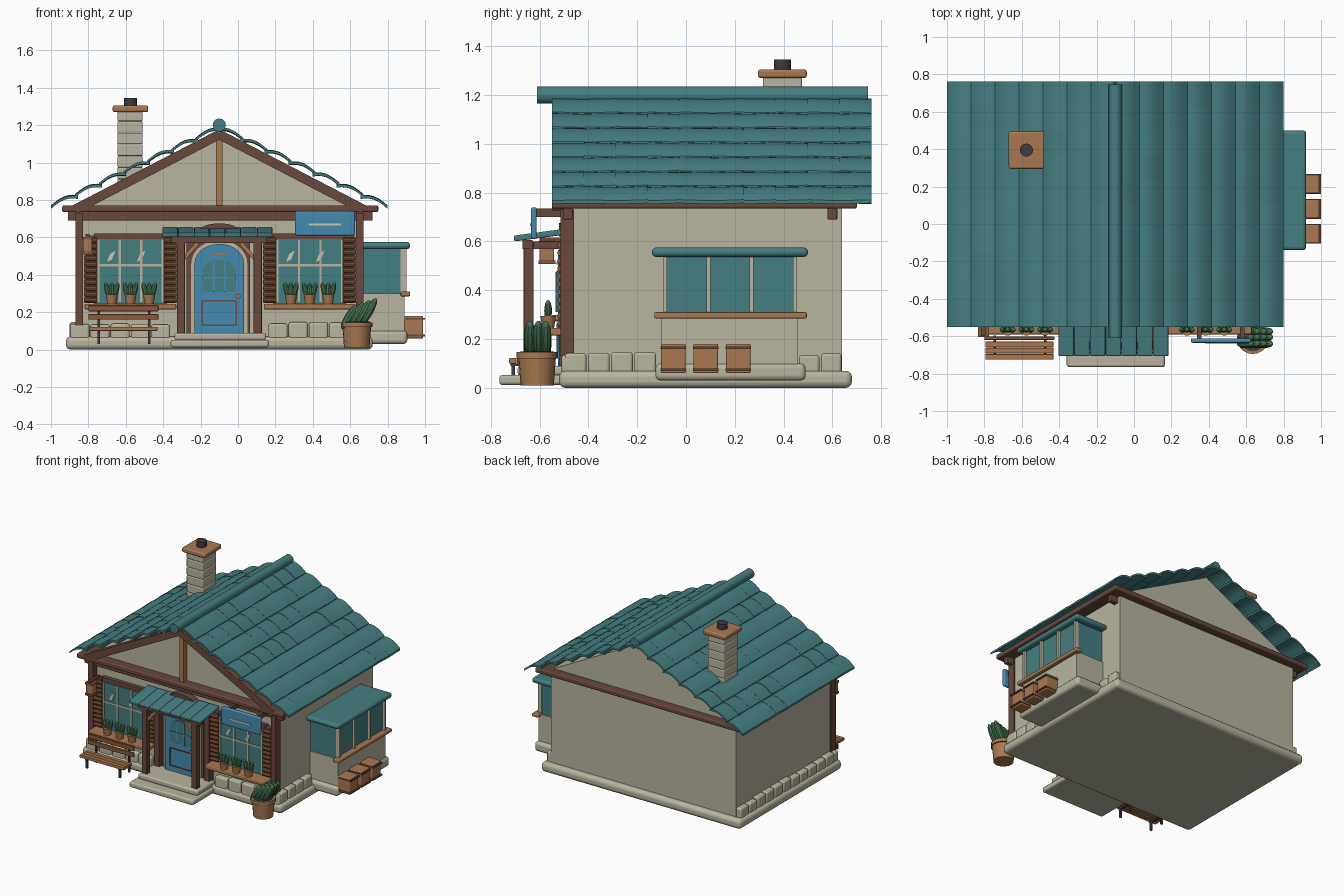
import bpy, bmesh, math, random
from mathutils import Vector, Matrix

random.seed(4)
default = bpy.data.objects.get("Cube")
if default:
    bpy.data.objects.remove(default)


def material(name, *rgb):
    mat = bpy.data.materials.new(name)
    mat.use_nodes = True
    mat.diffuse_color = (*rgb, 1)
    mat.node_tree.nodes["Principled BSDF"].inputs["Base Color"].default_value = (*rgb, 1)
    return mat


teal = material("teal", .06, .21, .22)
stone = material("pale_stone", .48, .46, .35)
wood = material("light_wood", .4, .19, .08)
slat_wood = material("slat_wood", .25, .1, .04)
timber = material("dark_timber", .14, .065, .045)
blue = material("blue_paint", .06, .26, .44)
green = material("leaf_green", .06, .17, .08)
iron = material("dark_iron", .05, .045, .05)
cream = material("cream", .65, .58, .42)

MIDDLE = -.1          # ridge and door axis
parts = []


def finish(name, bm, mat, bevel=0):
    bmesh.ops.recalc_face_normals(bm, faces=bm.faces)
    mesh = bpy.data.meshes.new(name)
    bm.to_mesh(mesh)
    bm.free()
    mesh.materials.append(mat)
    obj = bpy.data.objects.new(name, mesh)
    bpy.context.collection.objects.link(obj)
    if bevel:
        mod = obj.modifiers.new("Bevel", "BEVEL")
        mod.width, mod.segments = bevel, 3
    parts.append(obj)
    return obj


def box(name, mat, xs, ys, zs, bevel=0):
    bm = bmesh.new()
    bmesh.ops.create_cube(bm, size=1)
    for v in bm.verts:
        v.co = [(a + b) / 2 + c * (b - a) for c, (a, b) in zip(v.co, (xs, ys, zs))]
    return finish(name, bm, mat, bevel)


def span(start, end, width, height):
    """Transform for a unit shape stretched along +Y between two points."""
    start, end = Vector(start), Vector(end)
    way = end - start
    return (Matrix.Translation((start + end) / 2) @ way.to_track_quat("Y", "Z").to_matrix().to_4x4()
            @ Matrix.Diagonal((width, way.length, height, 1)))


def beam(name, mat, start, end, width, height, bevel=0):
    bm = bmesh.new()
    bmesh.ops.create_cube(bm, size=1, matrix=span(start, end, width, height))
    return finish(name, bm, mat, bevel)


def rod(name, mat, start, end, radius, end_radius=None, sides=20):
    bm = bmesh.new()
    turn = span(start, end, 1, 1) @ Matrix.Rotation(-math.pi / 2, 4, "X")
    bmesh.ops.create_cone(bm, cap_ends=True, segments=sides, radius1=radius,
                          radius2=end_radius or radius, depth=1, matrix=turn)
    return finish(name, bm, mat)


def leaf(name, start, end, radius):
    bm = bmesh.new()
    turn = span(start, end, radius * 2, radius * 2) @ Matrix.Rotation(math.pi / 2, 4, "X")
    bmesh.ops.create_uvsphere(bm, u_segments=9, v_segments=8, radius=.5, matrix=turn)
    return finish(name, bm, green)


def prism(name, mat, outline, y0, y1):
    bm = bmesh.new()
    face = bm.faces.new([bm.verts.new((x, y0, z)) for x, z in outline])
    made = bmesh.ops.extrude_face_region(bm, geom=[face])["geom"]
    for v in made:
        if isinstance(v, bmesh.types.BMVert):
            v.co.y = y1
    return finish(name, bm, mat)


def arch(half, foot, spring, rise):
    turn = [math.pi * i / 14 for i in range(15)]
    curve = [(MIDDLE + half * math.cos(a), spring + rise * math.sin(a)) for a in turn]
    return [(MIDDLE + half, foot)] + curve + [(MIDDLE - half, foot)]


# Foundation, walls and gable
box("foundation", stone, (-.92, .72), (-.52, .68), (0, .07), .025)
box("walls", stone, (-.86, .66), (-.47, .64), (.05, .74))
box("wall_plate", timber, (-.94, .75), (-.55, .7), (.735, .77), .008)
prism("gable", stone, [(-.86, .76), (.66, .76), (MIDDLE, 1.16)], -.48, .64)
for side in (-1, 1):
    beam("gable_rafter", timber, (MIDDLE, -.52, 1.15), (MIDDLE + side * .77, -.52, .75), .06, .05)
    x = MIDDLE + side * .75
    box("corner_post", timber, (x - .02, x + .02), (-.515, -.46), (.13, .73))
box("gable_post", wood, (-.117, -.083), (-.52, -.47), (.77, 1.12))
for y in (-.485, .6):
    box("cross_beam", timber, (-.91, .72), (y - .02, y + .02), (.69, .737), .005)

# Stone blocks around the foot of the walls
def block_row(along_x, begin, end, across, count):
    step = (end - begin) / count
    for i in range(count):
        run = (begin + i * step + .003, begin + (i + 1) * step - .003)
        high = (.05, .14 + random.uniform(-.008, .008))
        xs, ys = (run, across) if along_x else (across, run)
        box("foot_block", stone, xs, ys, high, .012)


block_row(True, -.9, -.36, (-.51, -.46), 5)
block_row(True, .16, .7, (-.51, -.46), 5)
block_row(False, -.46, .64, (-.9, -.85), 11)
block_row(False, -.5, -.12, (.65, .7), 4)
block_row(False, .46, .64, (.65, .7), 2)

# Main roof of bowed overlapping tiles
def roof_tile(side, row, column):
    bm = bmesh.new()
    upper, lower = [], []
    left = -.55 + column * .131
    skew = random.uniform(-.005, .005)
    for i in range(7):
        t = i / 6
        down = max(row - .12 + t * 1.12, 0) / 7
        z = 1.175 - .42 * down + .022 * math.sin(math.pi * t) + .014 * t
        x = MIDDLE + side * .9 * down
        for j in range(2):
            y = left + j * .132
            upper.append(bm.verts.new((x, y, z + skew * (j - .5))))
            lower.append(bm.verts.new((x, y, z - .014 + skew * (j - .5))))
    for i in range(0, 12, 2):
        for s in (upper, lower):
            bm.faces.new((s[i], s[i + 1], s[i + 3], s[i + 2]))
        for k in (i, i + 1):
            bm.faces.new((upper[k], upper[k + 2], lower[k + 2], lower[k]))
    for k in (0, 12):
        bm.faces.new((upper[k], upper[k + 1], lower[k + 1], lower[k]))
    finish("roof_tile", bm, teal)


for side in (-1, 1):
    for row in range(7):
        for column in range(10):
            roof_tile(side, row, column)
rod("ridge_pole", teal, (MIDDLE, -.61, 1.2), (MIDDLE, .745, 1.2), .035)

# Chimney in courses
for i in range(7):
    z = .85 + i * .062
    box("chimney_course", stone, (-.645, -.51), (.315, .475), (z, z + .061), .006)
box("chimney_cap", wood, (-.67, -.48), (.295, .495), (1.27, 1.305), .01)
rod("chimney_pot", iron, (-.575, .395, 1.3), (-.575, .395, 1.345), .035)

# Side bay with its crates
box("bay_base", stone, (.64, .905), (-.125, .49), (.03, .1), .02)
box("bay_wall", stone, (.64, .89), (-.1, .46), (.08, .3))
box("bay_glass", teal, (.64, .88), (-.09, .45), (.3, .54))
box("bay_sill", wood, (.87, .92), (-.13, .495), (.285, .31), .006)
box("bay_roof", teal, (.65, .92), (-.14, .5), (.537, .575), .017)
for i in range(4):
    y = -.085 + i * .177
    box("bay_post", stone, (.87, .9), (y - .008, y + .008), (.3, .54))
for i in range(3):
    y = -.052 + i * .133
    box("crate", wood, (.89, .99), (y - .05, y + .05), (.06, .18), .006)
    for z in (.075, .165):
        box("crate_band", timber, (.89, 1), (y - .053, y + .053), (z - .005, z + .005))

# Front windows with shutters, sill and potted plants
def window(cx):
    half = .175
    box("window_frame", timber, (cx - half - .02, cx + half + .02), (-.5, -.46), (.24, .62))
    box("window_glass", teal, (cx - half, cx + half), (-.507, -.47), (.25, .59))
    for i in range(4):
        x = cx + (i - 1.5) * .115
        box("window_bar", stone, (x - .006, x + .006), (-.513, -.48), (.25, .59))
    box("window_rail", stone, (cx - half, cx + half), (-.513, -.48), (.445, .457))
    for side in (-1, 1):
        x = cx + side * .215
        box("shutter_back", timber, (x - .025, x + .025), (-.51, -.47), (.25, .61))
        for i in range(11):
            z = .265 + i * .032
            rod("shutter_slat", slat_wood, (x - .033, -.515, z), (x + .033, -.515, z), .013, sides=8)
        fx = cx + side * .08 - .02
        prism("fish_decal", cream, [(fx - .025, .47), (fx, .48), (fx + .02, .53), (fx - .01, .51)],
              -.512, -.506)
    box("window_sill", wood, (cx - .245, cx + .245), (-.59, -.47), (.215, .245), .006)
    for i in (-1, 0, 1):
        x = cx + i * .1
        rod("small_pot", wood, (x, -.565, .243), (x, -.565, .295), .024, .032)
        for lean in (-1, 0, 1):
            leaf("pot_leaf", (x + lean * .01, -.565, .27), (x + lean * .035, -.565, .36), .016)


window(-.575)
window(.383)

# Arched door
box("door_frame", timber, (-.275, .065), (-.5, -.46), (.08, .6))
prism("door_surround", stone, arch(.15, .08, .46, .125), -.507, -.47)
prism("door", blue, arch(.132, .09, .46, .105), -.525, -.48)
prism("door_window", teal, arch(.088, .31, .42, .06), -.53, -.52)
for i in (-1, 1):
    x = MIDDLE + i * .03
    box("door_bar", blue, (x - .006, x + .006), (-.535, -.52), (.31, .475))
    x = MIDDLE + i * .09
    box("panel_side", timber, (x - .004, x + .004), (-.53, -.52), (.13, .26))
    z = .195 + i * .065
    box("panel_edge", timber, (-.19, -.01), (-.53, -.52), (z - .004, z + .004))
box("door_rail", blue, (-.19, -.01), (-.535, -.52), (.38, .39))
box("door_plaque", wood, (-.14, -.06), (-.53, -.52), (.505, .515))
rod("door_knob", wood, (0, -.55, .285), (0, -.52, .285), .014)
prism("lintel_arch", timber, arch(.11, .62, .63, .045), -.52, -.46)

# Porch and steps
box("lower_step", stone, (-.36, .165), (-.765, -.5), (.012, .052), .012)
box("upper_step", stone, (-.34, .15), (-.69, -.48), (.05, .09), .012)
for side in (-1, 1):
    x = MIDDLE + side * .205
    box("porch_post", timber, (x - .022, x + .022), (-.665, -.625), (.085, .6), .004)
    box("porch_side_beam", timber, (x - .02, x + .02), (-.665, -.47), (.57, .6))
    box("wall_post", timber, (x - .022, x + .022), (-.52, -.46), (.085, .6))
    beam("porch_brace", wood, (x, -.645, .47), (x - side * .09, -.645, .57), .02, .02)
box("porch_beam", timber, (-.355, .155), (-.67, -.63), (.57, .605))
for i in range(7):
    x = -.363 + i * .0843
    beam("porch_tile", teal, (x, -.705, .612), (x, -.48, .642), .082, .024, .006)

# Hanging sign and lantern
box("sign_board", blue, (.305, .625), (-.635, -.612), (.61, .74), .008)
for x in (.35, .58):
    box("sign_arm", timber, (x - .012, x + .012), (-.62, -.47), (.7, .735))
box("sign_stripe", cream, (.38, .55), (-.64, -.63), (.664, .674))
box("lantern_arm", timber, (-.815, -.795), (-.6, -.48), (.6, .617))
box("lantern", wood, (-.83, -.78), (-.6, -.54), (.52, .59), .006)
for z in (.515, .595):
    box("lantern_rim", slat_wood, (-.835, -.775), (-.605, -.535), (z - .007, z + .007))

# Bench
for z in (.175, .22):
    box("bench_back", slat_wood, (-.8, -.425), (-.62, -.602), (z - .015, z + .015), .004)
for y in (-.71, -.677, -.644):
    box("bench_seat", wood, (-.795, -.43), (y - .015, y + .015), (.1, .122), .004)
for x in (-.745, -.475):
    box("bench_bracket", iron, (x - .007, x + .007), (-.72, -.6), (.09, .1))
    box("bench_upright", iron, (x - .007, x + .007), (-.605, -.595), (.03, .225))
    box("bench_leg", iron, (x - .007, x + .007), (-.715, -.7), (.03, .1))

# Large planter with a leaning cactus
rod("planter", wood, (.635, -.61, .01), (.635, -.61, .14), .068, .078)
rod("planter_rim", wood, (.635, -.61, .12), (.635, -.61, .146), .085)
rod("planter_soil", iron, (.635, -.61, .14), (.635, -.61, .149), .07)
for i in range(4):
    for y in (-.64, -.605, -.575):
        x = .555 + i * .035
        leaf("cactus_stem", (x, y, .11 + i * .007), (x + .08, y, .275 - (3 - i) * .012), .024)

bpy.ops.object.select_all(action="DESELECT")
for obj in parts:
    obj.select_set(True)
bpy.context.view_layer.objects.active = parts[0]
bpy.ops.object.shade_smooth_by_angle(angle=math.radians(35))
